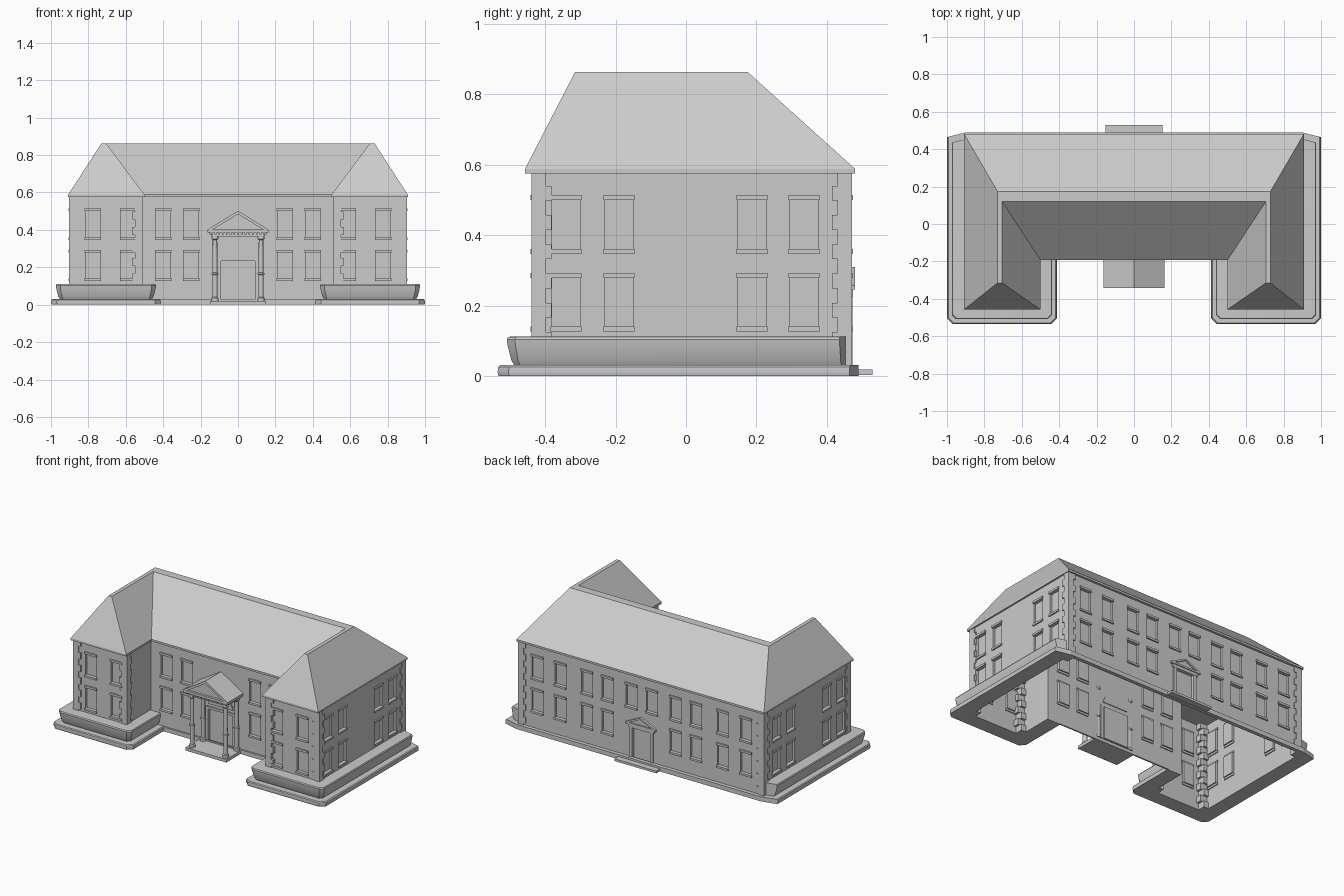
import bpy, bmesh, math
from mathutils import Vector

cube = bpy.data.objects.get("Cube")
if cube:
    bpy.data.objects.remove(cube)

stone = bpy.data.materials.new("pale_grey_stone")
stone.use_nodes = True
GREY = (0.6, 0.6, 0.6, 1)
stone.diffuse_color = GREY
stone.node_tree.nodes["Principled BSDF"].inputs["Base Color"].default_value = GREY

# Main dimensions
X, XI = 0.897, 0.515                 # outer and inner faces of the wings
YF, YC, YB = -0.432, -0.178, 0.465   # wing front, centre front, back
EAVE, TOP = 0.578, 0.863


def finish(name, bm, closed=True, smooth=False):
    bmesh.ops.remove_doubles(bm, verts=bm.verts, dist=0.00005)
    if closed:
        bmesh.ops.recalc_face_normals(bm, faces=bm.faces)
    mesh = bpy.data.meshes.new(name)
    bm.to_mesh(mesh)
    bm.free()
    mesh.materials.append(stone)
    ob = bpy.data.objects.new(name, mesh)
    bpy.context.collection.objects.link(ob)
    if smooth:
        bpy.ops.object.select_all(action='DESELECT')
        ob.select_set(True)
        bpy.context.view_layer.objects.active = ob
        bpy.ops.object.shade_smooth_by_angle(angle=math.radians(35))
    return ob


def face(bm, pts):
    return bm.faces.new([bm.verts.new(p) for p in pts])


def loft(bm, rings, cap=True):
    rows = [[bm.verts.new(p) for p in r] for r in rings]
    n = len(rows[0])
    for a, b in zip(rows, rows[1:]):
        for i in range(n):
            j = (i + 1) % n
            bm.faces.new((a[i], a[j], b[j], b[i]))
    if cap:
        bm.faces.new(rows[0][::-1])
        bm.faces.new(rows[-1])


def box(bm, a, b):
    (x0, x1), (y0, y1), (z0, z1) = [sorted(p) for p in zip(a, b)]
    loft(bm, [[(x0, y0, z), (x1, y0, z), (x1, y1, z), (x0, y1, z)] for z in (z0, z1)])


def prism(bm, outline, y0, y1):
    loft(bm, [[(x, y, z) for x, z in outline] for y in (y0, y1)])


class Wall:
    """Vertical wall from a to b, seen from outside with b on the right."""

    def __init__(self, a, b):
        self.a = Vector((*a, 0))
        d = Vector((*b, 0)) - self.a
        self.length, self.d = d.length, d.normalized()
        self.n = Vector((self.d.y, -self.d.x, 0))

    def at(self, u, z, out=0):
        return self.a + self.d * u + self.n * out + Vector((0, 0, z))

    def box(self, bm, u0, u1, z0, z1, out, back=-0.006):
        box(bm, self.at(u0, z0, back), self.at(u1, z1, out))

    def build(self, bm, holes, depth=0.014):
        us = sorted({0, self.length, *[v for h in holes for v in h[:2]]})
        zs = sorted({0, EAVE, *[v for h in holes for v in h[2:]]})
        for u0, u1 in zip(us, us[1:]):
            for z0, z1 in zip(zs, zs[1:]):
                u, z = (u0 + u1) / 2, (z0 + z1) / 2
                if not any(h[0] < u < h[1] and h[2] < z < h[3] for h in holes):
                    face(bm, [self.at(*p) for p in ((u0, z0), (u1, z0), (u1, z1), (u0, z1))])
        for u0, u1, z0, z1 in holes:
            corners = ((u0, z0), (u1, z0), (u1, z1), (u0, z1))
            c = [self.at(*p) for p in corners]
            r = [self.at(*p, -depth) for p in corners]
            face(bm, r)
            for i in range(4):
                j = (i + 1) % 4
                face(bm, (c[i], c[j], r[j], r[i]))


# Walls with recessed windows and doors, lintels and sills
FLOORS = ((0.14, 0.278), (0.36, 0.5))
walls, trim = bmesh.new(), bmesh.new()
front_door, back_door = (-0.09, 0.09, 0.02, 0.235), (-0.065, 0.065, 0.02, 0.225)
wing, side = (-0.094, 0.094), (-0.34, -0.19, 0.187, 0.335)
back = [s * v for v in (0.075, 0.25, 0.4, 0.595, 0.765) for s in (-1, 1)]
# Each entry: start, end, window centres, centre coordinate, door
layout = [
    ((-X, YF), (-XI, YF), [v + 0.024 for v in wing], -0.706, None),
    ((-XI, YF), (-XI, YC), [], 0, None),
    ((-XI, YC), (XI, YC), (-0.4, -0.25, 0.25, 0.4), 0, front_door),
    ((XI, YC), (XI, YF), [], 0, None),
    ((XI, YF), (X, YF), [v - 0.024 for v in wing], 0.706, None),
    ((X, YF), (X, YB), [v - 0.0165 for v in side], 0, None),
    ((X, YB), (-X, YB), back, 0, back_door),
    ((-X, YB), (-X, YF), [0.0165 - v for v in side], 0, None),
]
for a, b, centres, _, door in layout:
    w = Wall(a, b)
    mid = w.length / 2
    holes = [(mid + door[0], mid + door[1], *door[2:])] if door else []
    for c in centres:
        for z0, z1 in FLOORS:
            if door and abs(c) < 0.1 and z0 < 0.3:
                continue    # the doorway takes this place
            u = mid + c
            holes.append((u - 0.04, u + 0.04, z0, z1))
            for lo, hi in ((z0 - 0.013, z0), (z1, z1 + 0.014)):
                w.box(trim, u - 0.044, u + 0.044, lo, hi, 0.009)
    w.build(walls, holes)
finish("walls", walls, closed=False)
finish("window_lintels_and_sills", trim)

# Corner stones, alternating long and short
quoins = bmesh.new()
STEP, OUT = 0.0415, 0.006
for s in (-1, 1):
    for cx, cy, dx, dy in ((X, YF, -1, 1), (X, YB, -1, -1), (XI, YF, 1, 1)):
        for k in range(14):
            lx, ly = (0.05, 0.035) if k % 2 else (0.035, 0.05)
            z = k * STEP
            box(quoins, (s * (cx - dx * OUT), cy - dy * OUT, z),
                (s * (cx + dx * lx), cy + dy * ly, min(z + STEP, EAVE)))
finish("corner_stones", quoins)

# Hipped roof with a narrow flat ridge
def mirrored(half):
    return half + [(-x, y) for x, y in reversed(half)]


eaves = mirrored([(0.908, 0.48), (0.908, -0.457), (0.5, -0.457), (0.5, -0.193)])
ridge = mirrored([(0.73, 0.175), (0.73, -0.315), (0.705, -0.315), (0.705, 0.12)])
roof = bmesh.new()
loft(roof, [[(x, y, z) for x, y in line]
            for line, z in ((eaves, EAVE - 0.003), (eaves, EAVE + 0.01), (ridge, TOP))])
finish("roof", roof)


# Plinths and planters swept around each wing
def sweep(bm, path, profile, side):
    pts = [Vector(p) for p in path]
    dirs = [(q - p).normalized() for p, q in zip(pts, pts[1:])]
    nor = [Vector((-d.y, d.x)) for d in dirs]
    rings = [[pts[0] + (nor[0] + dirs[0] * 0.25) * o for o, z in profile]]
    for i in range(1, len(dirs)):
        out = nor[i - 1] + nor[i]
        for cut in (-dirs[i - 1], dirs[i]):
            rings.append([pts[i] + (out + cut * 0.3) * o for o, z in profile])
    rings.append([pts[-1] + nor[-1] * o for o, z in profile])
    loft(bm, [[(side * p.x, p.y, z) for p, (o, z) in zip(r, profile)] for r in rings])


plinth_section = [(0, 0), (0.1, 0), (0.103, 0.01), (0.101, 0.026), (0.096, 0.031), (0, 0.031)]
planter_section = [(0, 0.031), (0.056, 0.031), (0.064, 0.045), (0.074, 0.085),
                   (0.077, 0.104), (0.073, 0.111), (0.062, 0.112), (0, 0.112)]
plinth, planters = bmesh.new(), bmesh.new()
for s in (-1, 1):
    sweep(plinth, [(X, 0.49), (X, YF), (XI, YF), (XI, YC - 0.005)], plinth_section, s)
    sweep(planters, [(X, 0.455), (X, YF), (XI, YF), (XI, YC - 0.005)], planter_section, s)
box(plinth, (-X, YB, 0), (X, 0.49, 0.03))
box(plinth, (-0.42, YC - 0.01, 0), (0.42, YC, 0.028))
finish("plinth", plinth, smooth=True)
finish("planters", planters, smooth=True)

# Front porch: floor, entablature, dentils and pediment
porch = bmesh.new()
box(porch, (-0.15, -0.337, 0), (0.15, YC, 0.02))
box(porch, (-0.142, -0.325, 0.365), (0.142, YC, 0.385))
box(porch, (-0.163, -0.343, 0.385), (0.163, YC, 0.402))
for k in range(-7, 8):
    box(porch, (k * 0.02 - 0.005, -0.335, 0.376), (k * 0.02 + 0.005, -0.32, 0.386))
for k in range(6):
    y = -0.32 + k * 0.024
    for s in (-1, 1):
        box(porch, (s * 0.14, y, 0.376), (s * 0.153, y + 0.01, 0.386))
prism(porch, [(-0.163, 0.402), (0, 0.502), (0.163, 0.402),
              (0.135, 0.402), (0, 0.484), (-0.135, 0.402)], -0.343, YC)
prism(porch, [(-0.14, 0.402), (0, 0.487), (0.14, 0.402)], -0.328, YC)
finish("porch", porch)

# Porch columns, turned from a profile
columns = bmesh.new()
turning = [(0.02, 0.02), (0.02, 0.035), (0.014, 0.04), (0.014, 0.16), (0.019, 0.162),
           (0.019, 0.17), (0.013, 0.172), (0.012, 0.345), (0.019, 0.352), (0.019, 0.366)]
for x in (-0.123, 0.123):
    for y in (-0.305, YC - 0.012):
        loft(columns, [[(x + r * math.cos(k * math.pi / 8), y + r * math.sin(k * math.pi / 8), z)
                        for k in range(16)] for r, z in turning])
finish("porch_columns", columns, smooth=True)

# Front door frame and arched fanlight
door_frame = bmesh.new()
for s in (-1, 1):
    box(door_frame, (s * 0.09, YC - 0.008, 0.02), (s * 0.108, YC + 0.005, 0.25))
box(door_frame, (-0.108, YC - 0.008, 0.235), (0.108, YC + 0.005, 0.25))
arch = [(0.09 * math.cos(k * math.pi / 16), 0.27 + 0.07 * math.sin(k * math.pi / 16))
        for k in range(17)]
prism(door_frame, arch, YC - 0.008, YC + 0.005)
finish("front_door_frame", door_frame)

# Back door: step, pilasters and small pediment
back_entry = bmesh.new()
box(back_entry, (-0.153, YB, 0.003), (0.153, 0.53, 0.018))
for s in (-1, 1):
    box(back_entry, (s * 0.065, YB - 0.005, 0.018), (s * 0.088, YB + 0.007, 0.235))
box(back_entry, (-0.095, YB - 0.005, 0.225), (0.095, YB + 0.009, 0.245))
box(back_entry, (-0.11, YB - 0.005, 0.245), (0.11, YB + 0.015, 0.257))
prism(back_entry, [(-0.11, 0.257), (0, 0.31), (0.11, 0.257),
                   (0.085, 0.257), (0, 0.298), (-0.085, 0.257)], YB - 0.005, YB + 0.015)
prism(back_entry, [(-0.09, 0.257), (0, 0.3), (0.09, 0.257)], YB - 0.005, YB + 0.006)
finish("back_entry", back_entry)
